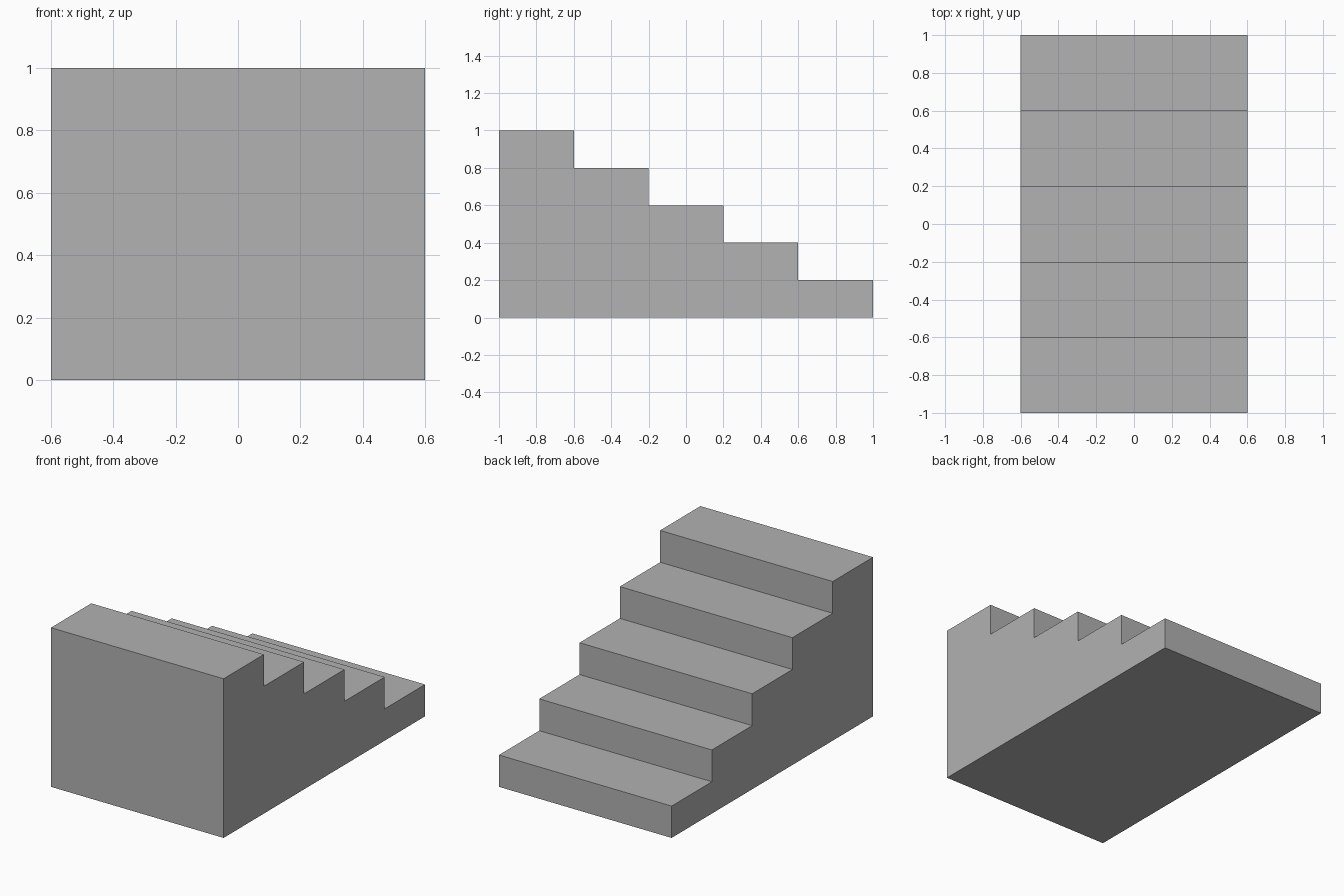
import bpy
import bmesh
from mathutils import Vector

cube = bpy.data.objects.get("Cube")
if cube:
    bpy.data.objects.remove(cube, do_unlink=True)

STEPS, WIDTH, RISE, RUN = 5, 1.2, 0.2, 0.4

# Plain grey material
grey = bpy.data.materials.new("grey")
grey.use_nodes = True
colour = (0.445, 0.445, 0.445, 1)
grey.diffuse_color = colour
grey.node_tree.nodes["Principled BSDF"].inputs["Base Color"].default_value = colour

# Stepped side profile (y, z): tall at the front, descending to the back
front = -STEPS * RUN / 2
profile = [(front, 0)]
for i in range(STEPS):
    z = (STEPS - i) * RISE
    profile += [(front + i * RUN, z), (front + (i + 1) * RUN, z)]
profile.append((-front, 0))

# Extrude the profile across the width
bm = bmesh.new()
side = bm.faces.new([bm.verts.new((-WIDTH / 2, y, z)) for y, z in profile])
extruded = bmesh.ops.extrude_face_region(bm, geom=[side], use_keep_orig=True)
verts = [v for v in extruded["geom"] if isinstance(v, bmesh.types.BMVert)]
bmesh.ops.translate(bm, verts=verts, vec=Vector((WIDTH, 0, 0)))
# Merge the doubled corner and make the surface clean
bmesh.ops.remove_doubles(bm, verts=bm.verts, dist=0.0001)
bmesh.ops.dissolve_degenerate(bm, edges=bm.edges, dist=0.0001)
bmesh.ops.recalc_face_normals(bm, faces=bm.faces)

mesh = bpy.data.meshes.new("staircase")
bm.to_mesh(mesh)
bm.free()
mesh.materials.append(grey)
staircase = bpy.data.objects.new("staircase", mesh)
bpy.context.collection.objects.link(staircase)
